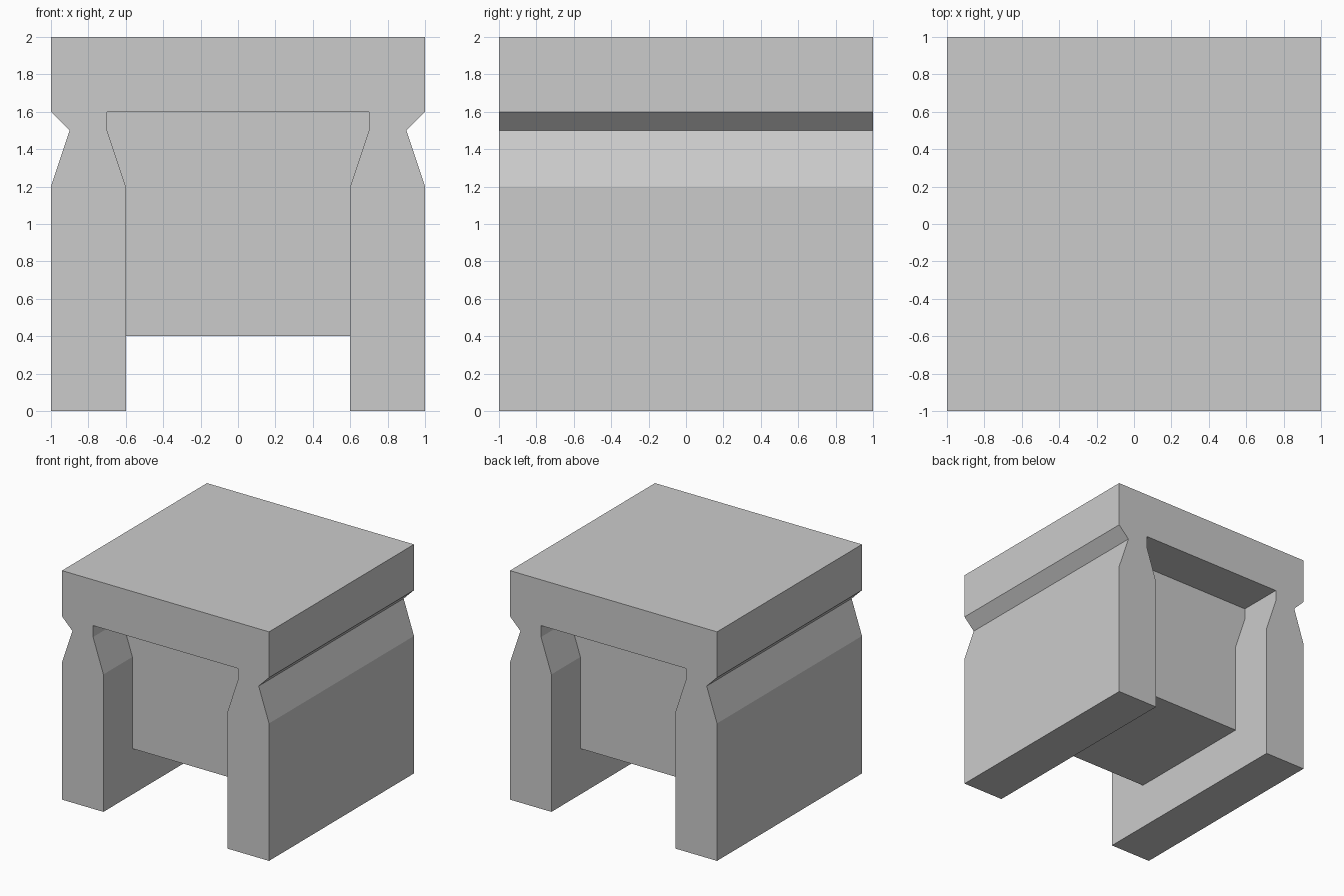
import bpy, bmesh

if "Cube" in bpy.data.objects:
    bpy.data.objects.remove(bpy.data.objects["Cube"])


def extrude_profile(name, points, y0, y1):
    """Closed x-z outline extruded along y."""
    bm = bmesh.new()
    face = bm.faces.new([bm.verts.new((x, y0, z)) for x, z in points])
    ext = bmesh.ops.extrude_face_region(bm, geom=[face])
    moved = [v for v in ext["geom"] if isinstance(v, bmesh.types.BMVert)]
    bmesh.ops.translate(bm, verts=moved, vec=(0, y1 - y0, 0))
    bmesh.ops.recalc_face_normals(bm, faces=bm.faces)
    mesh = bpy.data.meshes.new(name)
    bm.to_mesh(mesh)
    bm.free()
    obj = bpy.data.objects.new(name, mesh)
    bpy.context.collection.objects.link(obj)
    return obj


# Right half of the arch outline: outer notch, leg, inner undercut
half = [(1, 2), (1, 1.6), (0.9, 1.5), (1, 1.2), (1, 0),
        (0.6, 0), (0.6, 1.2), (0.7, 1.5), (0.7, 1.6)]
outline = half + [(-x, z) for x, z in reversed(half)]
block = extrude_profile("arch_block", outline, -1, 1)

# Recessed core filling the opening, embedded in the walls for a clean union
core = extrude_profile("recessed_core",
                       [(-0.8, 0.4), (0.8, 0.4), (0.8, 1.8), (-0.8, 1.8)],
                       -0.6, 0.6)
core.hide_render = True

# Fuse the core into the arch
union = block.modifiers.new("fuse_core", 'BOOLEAN')
union.operation = 'UNION'
union.solver = 'EXACT'
union.object = core
bpy.context.view_layer.objects.active = block
bpy.ops.object.modifier_apply(modifier=union.name)
bpy.data.objects.remove(core)
